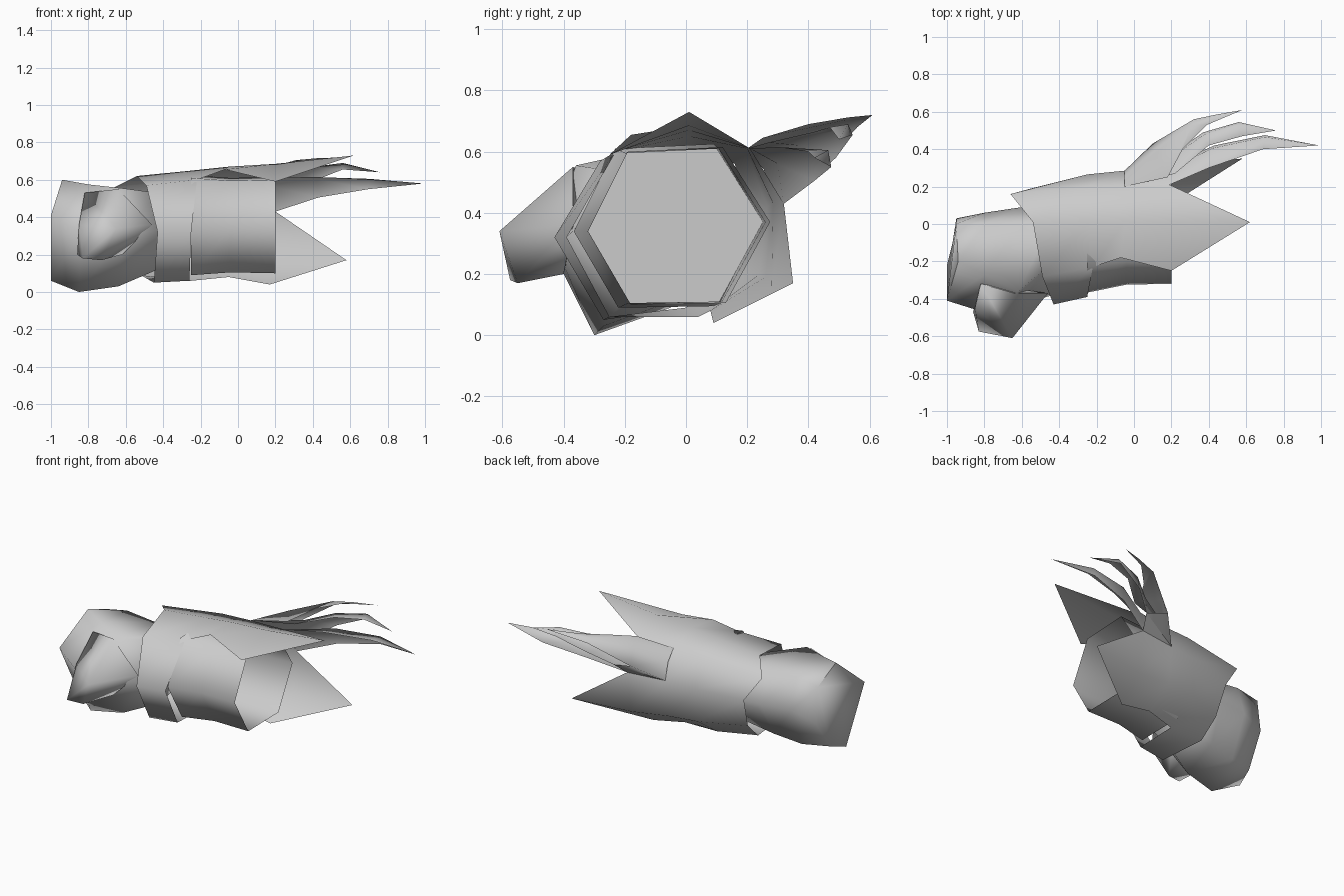
import bpy, bmesh, math

if "Cube" in bpy.data.objects:
    bpy.data.objects.remove(bpy.data.objects["Cube"])

grey = bpy.data.materials.new("plain grey")
grey.diffuse_color = (0.6, 0.6, 0.6, 1)
grey.use_nodes = True
grey.node_tree.nodes["Principled BSDF"].inputs["Base Color"].default_value = grey.diffuse_color


def finish(name, bm, angle=65):
    bmesh.ops.remove_doubles(bm, verts=bm.verts, dist=0.0005)
    bmesh.ops.recalc_face_normals(bm, faces=bm.faces)
    me = bpy.data.meshes.new(name)
    bm.to_mesh(me)
    bm.free()
    me.materials.append(grey)
    me.shade_smooth()
    me.set_sharp_from_angle(angle=math.radians(angle))
    ob = bpy.data.objects.new(name, me)
    bpy.context.collection.objects.link(ob)
    return ob


def face(bm, *pts):
    bm.faces.new([bm.verts.new(p) for p in pts])


def loft(bm, rows, closed=False):
    """Quads between successive rows of points."""
    for a, b in zip(rows, rows[1:]):
        n = len(a)
        for i in range(n if closed else n - 1):
            j = (i + 1) % n
            face(bm, a[i], a[j], b[j], b[i])


# Forearm: hollow hexagonal tube, open at the elbow, with a wall deep inside
hexagon = [(-.19, .60), (.12, .615), (.275, .37), (.13, .105), (-.18, .10), (-.32, .34)]


def forearm_ring(x, scale, dy):
    return [(x, -.02 + (y + .02) * scale + dy, .355 + (z - .355) * scale) for y, z in hexagon]


bm = bmesh.new()
rings = [forearm_ring(-.25, 1.04, -.035), forearm_ring(-.04, .98, -.01), forearm_ring(.2, 1, 0)]
loft(bm, rings, True)
face(bm, *rings[0])
finish("forearm", bm)

# Hand: closed fist; rings run bottom, front, top front, top back, back, bottom back
hand = [
    [(-1, -.22, .06), (-1, -.41, .41), (-.94, -.2, .60), (-.95, 0, .52), (-.95, .03, .3), (-.97, -.1, .1)],
    [(-.85, -.3, 0), (-.84, -.46, .32), (-.8, -.27, .575), (-.8, 0, .55), (-.8, .06, .35), (-.8, -.05, .09)],
    [(-.64, -.27, .03), (-.62, -.43, .3), (-.62, -.36, .555), (-.6, 0, .53), (-.6, .09, .35), (-.62, -.02, .12)],
    [(-.43, -.2, .12), (-.43, -.38, .33), (-.43, -.2, .53), (-.43, .03, .51), (-.43, .11, .35), (-.43, .0, .16)],
]
bm = bmesh.new()
loft(bm, hand, True)
face(bm, *hand[0])
face(bm, *hand[-1])
finish("hand", bm, 85)

# Thumb: wedge folded against the front of the fist
bm = bmesh.new()
for p in [(-.65, -.61, .34), (-.83, -.575, .18), (-.73, -.55, .17), (-.86, -.47, .2),
          (-.85, -.45, .36), (-.82, -.32, .53), (-.64, -.37, .55), (-.46, -.37, .36), (-.62, -.4, .2)]:
    bm.verts.new(p)
bmesh.ops.convex_hull(bm, input=bm.verts)
finish("thumb", bm, 85)

# Bracer: lengthwise lines from the wrist rim towards the elbow
bottom = [(-.52, 0, .09), (-.25, .04, .06), (-.05, .08, .08), (.17, .09, .04)]
front_low = [(-.45, -.27, .05), (-.26, -.25, .06)]
front = [(-.43, -.43, .32), (-.25, -.39, .32)]
front_top = [(-.49, -.28, .57), (-.22, -.23, .60), (-.07, -.18, .655), (.2, -.25, .59)]
top = [(-.54, .01, .62), (-.24, .01, .65), (-.05, .01, .67), (.2, .01, .685)]
back_top = [(-.66, .16, .56), (-.25, .2, .60), (-.05, .2, .61), (.19, .21, .61)]
back = [(-.55, .19, .4), (-.25, .265, .42), (-.05, .285, .43), (.2, .32, .43)]
back_low = [(-.53, .12, .2), (-.25, .24, .2), (-.05, .26, .19), (.2, .28, .16)]
bm = bmesh.new()
loft(bm, [bottom[:2], front_low, front, front_top[:2]])
loft(bm, [front_top, top, back_top, back, back_low, bottom])

# Upper and lower bracer spikes
for tip, edge in [((.62, .01, .73), (front_top, top, back_top)),
                  ((.58, .35, .17), (back, back_low, bottom))]:
    for a, b in zip(edge, edge[1:]):
        face(bm, a[-1], b[-1], tip)
finish("bracer", bm, 75)

# Feathers: three scooped blades; rows hold an upper, a ridge and a lower edge point
root = [back_top[2], (-.05, .255, .54), back[2]]
web_1, web_2 = (.1, .43, .54), (.24, .40, .5)
feathers = [
    ([root, [(.18, .25, .645), (.11, .38, .65), web_1],
      [(.26, .40, .69), (.31, .53, .705), (.32, .56, .68)],
      [(.39, .53, .712), (.43, .57, .716), (.44, .585, .70)]], (.58, .61, .72)),
    ([root, [(.22, .27, .63), (.22, .37, .62), web_2],
      [(.40, .42, .665), (.37, .475, .665), (.37, .49, .58)],
      [(.58, .47, .68), (.56, .53, .69), (.56, .545, .655)]], (.76, .5, .64)),
    ([root, [back_top[3], (.2, .3, .56), back[3]],
      [(.4, .3, .615), (.42, .405, .605), (.43, .42, .505)],
      [(.69, .4, .6), (.7, .465, .605), (.7, .475, .55)]], (.99, .42, .58)),
]
bm = bmesh.new()
for rows, tip in feathers:
    loft(bm, rows)
    face(bm, rows[-1][0], rows[-1][1], tip)
    face(bm, rows[-1][1], rows[-1][2], tip)
# Web joining the blade roots at the back
face(bm, back[2], web_1, web_2)
face(bm, back[2], web_2, back[3])
finish("feathers", bm, 100)
